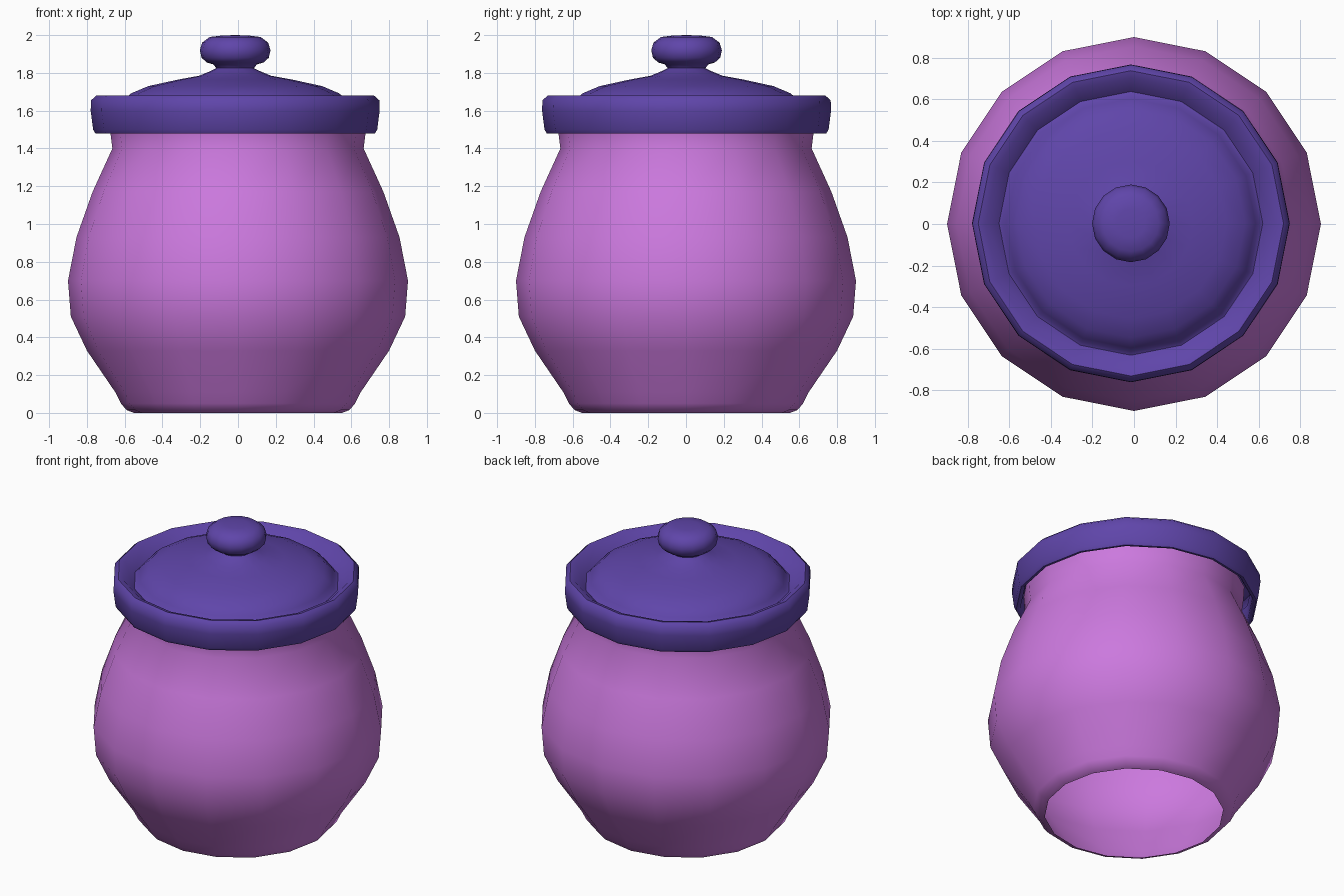
import bpy, bmesh, math

if "Cube" in bpy.data.objects:
    bpy.data.objects.remove(bpy.data.objects["Cube"])

SIDES = 16


def material(name, color):
    m = bpy.data.materials.new(name)
    m.diffuse_color = (*color, 1)
    m.use_nodes = True
    m.node_tree.nodes["Principled BSDF"].inputs["Base Color"].default_value = m.diffuse_color
    return m


def lathe(name, profile, mat, center=(0, 0), angle=50):
    """Revolve (radius, height) points around z; radius 0 makes a pole."""
    bm = bmesh.new()
    rings = []
    for r, z in profile:
        if r == 0:
            rings.append([bm.verts.new((0, 0, z))] * SIDES)
        else:
            rings.append([bm.verts.new((r * math.cos(2 * math.pi * i / SIDES),
                                        r * math.sin(2 * math.pi * i / SIDES), z))
                          for i in range(SIDES)])
    for low, high in zip(rings, rings[1:]):
        for i in range(SIDES):
            j = (i + 1) % SIDES
            corners = [low[i], low[j], high[j], high[i]]
            bm.faces.new(list(dict.fromkeys(corners)))
    mesh = bpy.data.meshes.new(name)
    bm.to_mesh(mesh)
    bm.free()
    mesh.materials.append(mat)
    ob = bpy.data.objects.new(name, mesh)
    ob.location = (*center, 0)
    bpy.context.collection.objects.link(ob)
    bpy.ops.object.select_all(action='DESELECT')
    ob.select_set(True)
    bpy.context.view_layer.objects.active = ob
    bpy.ops.object.shade_smooth_by_angle(angle=math.radians(angle))
    return ob


pink = material("pink_glaze", (0.60, 0.19, 0.73))
violet = material("violet_glaze", (0.115, 0.06, 0.40))

# Round-bellied pot, an open shell with a short neck under the lid
lathe("jar_body", [
    (0.55, 0.0), (0.59, 0.015), (0.62, 0.05), (0.65, 0.11), (0.80, 0.33),
    (0.885, 0.51), (0.90, 0.70), (0.855, 0.93), (0.77, 1.17), (0.665, 1.40),
    (0.675, 1.48), (0.68, 1.57)], pink)

# Lid: hanging rim, sunken groove, dome and knob in one profile
lathe("lid", [
    (0.715, 1.60), (0.715, 1.49), (0.725, 1.48), (0.74, 1.48), (0.752, 1.50),
    (0.765, 1.60), (0.763, 1.655), (0.735, 1.68), (0.70, 1.67), (0.635, 1.61),
    (0.617, 1.62), (0.60, 1.65), (0.55, 1.692), (0.46, 1.73), (0.30, 1.765),
    (0.19, 1.785), (0.13, 1.81), (0.10, 1.825), (0.115, 1.845), (0.15, 1.855),
    (0.178, 1.88), (0.187, 1.92), (0.175, 1.96), (0.135, 1.99), (0.07, 1.998),
    (0, 2.0)], violet, (-0.015, 0.003))
